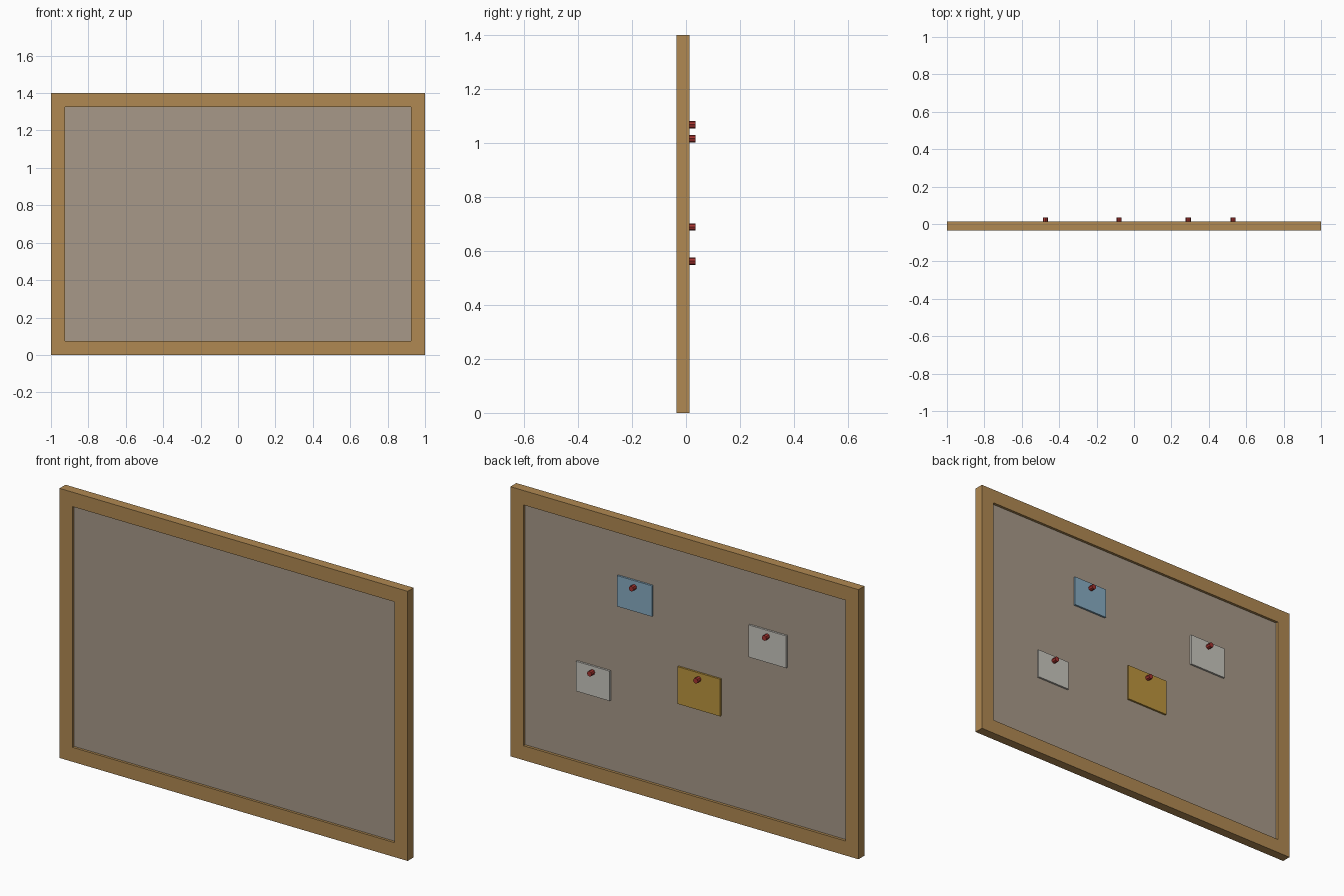
import bpy, bmesh, math
from mathutils import Matrix, Vector

if "Cube" in bpy.data.objects:
    bpy.data.objects.remove(bpy.data.objects["Cube"])


def material(name, r, g, b):
    """Flat colour given as sRGB bytes, stored linear."""
    def lin(c):
        c /= 255
        return c / 12.92 if c <= 0.04045 else ((c + 0.055) / 1.055) ** 2.4
    m = bpy.data.materials.new(name)
    m.diffuse_color = (lin(r), lin(g), lin(b), 1)
    m.use_nodes = True
    m.node_tree.nodes["Principled BSDF"].inputs["Base Color"].default_value = m.diffuse_color
    return m


WOOD = material("wood", 176, 137, 82)
CORK = material("board_grey_brown", 167, 153, 137)
BLUE = material("blue_paper", 135, 172, 194)
WHITE = material("white_paper", 200, 198, 190)
YELLOW = material("yellow_paper", 188, 149, 62)
RED = material("pin_red", 165, 52, 48)


def finish(name, bm, mat):
    bmesh.ops.recalc_face_normals(bm, faces=bm.faces)
    me = bpy.data.meshes.new(name)
    bm.to_mesh(me)
    bm.free()
    me.materials.append(mat)
    ob = bpy.data.objects.new(name, me)
    bpy.context.collection.objects.link(ob)
    return ob


def box(name, x, y, z, mat):
    """Box from (min, max) pairs on each axis."""
    bm = bmesh.new()
    bmesh.ops.create_cube(bm, size=1)
    for v in bm.verts:
        v.co = Vector([(a + b) / 2 + c * (b - a) for (a, b), c in zip((x, y, z), v.co)])
    return finish(name, bm, mat)


# Wooden frame: rectangular section swept round the four mitred corners
W, H, RIM = 1.0, 1.4, 0.075
Y0, Y1 = -0.036, 0.013
bm = bmesh.new()
rings = []
for sx, top in ((-1, 0), (1, 0), (1, 1), (-1, 1)):
    rings.append([bm.verts.new((sx * (W - d), y, H - d if top else d))
                  for d, y in ((0, Y0), (RIM, Y0), (RIM, Y1), (0, Y1))])
for i in range(4):
    a, b = rings[i], rings[(i + 1) % 4]
    for j in range(4):
        k = (j + 1) % 4
        bm.faces.new((a[j], b[j], b[k], a[k]))
finish("frame", bm, WOOD)

# Board recessed on both sides
PANEL_Y = (-0.023, -0.001)
box("board", (-W + RIM, W - RIM), PANEL_Y, (RIM, H - RIM), CORK)

# Notes and pins: centre x, top z, width, height, pin drop, colour
NOTE_Y = 0.009
notes = [
    ("blue_note", 0.29, 1.10, 0.20, 0.16, 0.032, BLUE),
    ("right_white_note", 0.53, 0.592, 0.194, 0.155, 0.03, WHITE),
    ("left_white_note", -0.474, 1.046, 0.216, 0.167, 0.03, WHITE),
    ("yellow_note", -0.08, 0.72, 0.245, 0.193, 0.031, YELLOW),
]
for name, x, z, w, h, drop, mat in notes:
    box(name, (x - w / 2, x + w / 2), (PANEL_Y[1], NOTE_Y), (z - h, z), mat)
    bm = bmesh.new()
    y0, y1 = NOTE_Y - 0.004, 0.036
    bmesh.ops.create_cone(
        bm, cap_ends=True, segments=8, radius1=0.0135, radius2=0.0135, depth=y1 - y0,
        matrix=Matrix.Translation((x, (y0 + y1) / 2, z - drop)) @ Matrix.Rotation(math.pi / 2, 4, 'X'))
    finish(name + "_pin", bm, RED)
